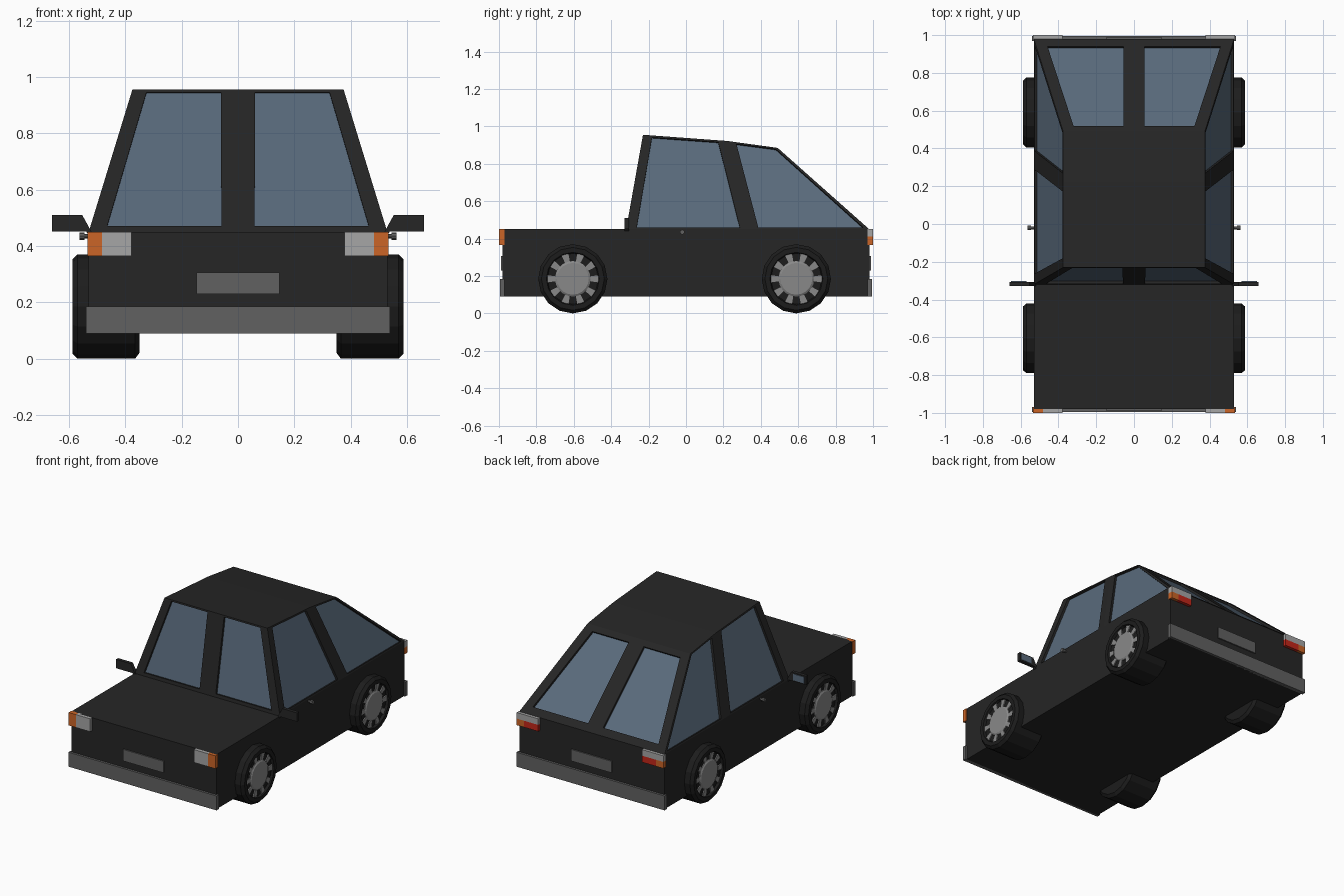
import bpy, math
from mathutils import Vector

if "Cube" in bpy.data.objects:
    bpy.data.objects.remove(bpy.data.objects["Cube"])

PAINT, RUBBER, GLASS = (.019, .019, .019, 1), (.012, .012, .012, 1), (.1, .145, .2, 1)
GREY, SILVER, WHITE = (.12, .12, .12, 1), (.25, .25, .25, 1), (.38, .38, .38, 1)
ORANGE, RED = (.6, .13, .02, 1), (.55, .02, .01, 1)
mats = {}


def build(name, verts, faces, col, mirror=False):
    me = bpy.data.meshes.new(name)
    me.from_pydata([tuple(v) for v in verts], [], faces)
    if col not in mats:
        mats[col] = bpy.data.materials.new("colour_%d" % len(mats))
        mats[col].diffuse_color = col
    me.materials.append(mats[col])
    ob = bpy.data.objects.new(name, me)
    bpy.context.collection.objects.link(ob)
    if mirror:
        ob.modifiers.new("mirror", 'MIRROR').use_clip = False
    return ob


def prism(name, outline, y0, y1, col, mirror=False):
    """Extrude an x-z outline (counter-clockwise seen from the front) along y."""
    n = len(outline)
    verts = [(x, y, z) for y in (y0, y1) for x, z in outline]
    faces = [list(range(n)), list(range(2 * n - 1, n - 1, -1))]
    faces += [(i, i + n, (i + 1) % n + n, (i + 1) % n) for i in range(n)]
    return build(name, verts, faces, col, mirror)


def box(name, x0, x1, y0, y1, z0, z1, col, mirror=False):
    return prism(name, [(x0, z0), (x1, z0), (x1, z1), (x0, z1)], y0, y1, col, mirror)


def lathe(name, profile, cy, cz, n, col):
    """Spin (x, radius) points around a cross-wise axis, capped at both ends."""
    verts, faces = [], []
    for x, r in profile:
        for k in range(n):
            a = 2 * math.pi * k / n - math.pi / 2
            verts.append((x, cy + r * math.cos(a), cz + r * math.sin(a)))
    for j in range(len(profile) - 1):
        for k in range(n):
            k2 = (k + 1) % n
            faces.append((j * n + k, j * n + k2, (j + 1) * n + k2, (j + 1) * n + k))
    faces.append(list(range(n - 1, -1, -1)))
    faces.append([(len(profile) - 1) * n + k for k in range(n)])
    return build(name, verts, faces, col, True)


# Lower body
box("body", -.53, .53, -.98, .98, .09, .45, PAINT)

# Cabin half: panels with recessed windows, mirrored across x
frame_v, frame_f, glass_v, glass_f = [], [], [], []


def add_frame(*pts):
    b = len(frame_v)
    frame_v.extend(pts)
    frame_f.append(list(range(b, b + len(pts))))


def panel(corners, window):
    c = [Vector(p) for p in corners]
    normal = (c[2] - c[0]).cross(c[3] - c[1]).normalized()
    inner = [c[0].lerp(c[1], u).lerp(c[3].lerp(c[2], u), v) for u, v in window]
    deep = [p - normal * .015 for p in inner]
    for i in range(4):
        j = (i + 1) % 4
        add_frame(c[i], c[j], inner[j], inner[i])
        add_frame(inner[i], inner[j], deep[j], deep[i])
    b = len(glass_v)
    glass_v.extend(deep)
    glass_f.append((b, b + 1, b + 2, b + 3))


W, T = .53, .375
front_base, front_top = (W, -.32, .45), (T, -.23, .955)
mid_base, mid_top = (W, .345, .45), (T, .22, .922)
rear_base, rear_top = (W, .98, .45), (T, .49, .885)


def centre(p):
    return (0, p[1], p[2])


panel([centre(front_base), front_base, front_top, centre(front_top)],
      [(.113, .04), (.887, .04), (.86, .98), (.159, .98)])
panel([front_base, mid_base, mid_top, front_top],
      [(.083, .02), (.917, .02), (.89, .98), (.11, .98)])
panel([mid_base, rear_base, rear_top, mid_top],
      [(.07, .02), (.965, .02), (.93, .98), (.17, .98)])
panel([rear_base, centre(rear_base), centre(rear_top), rear_top],
      [(.115, .08), (.895, .08), (.857, .94), (.167, .94)])
for a, b in ((front_top, mid_top), (mid_top, rear_top)):
    add_frame(centre(a), a, b, centre(b))
build("cabin_frame", frame_v, frame_f, PAINT, True)
build("window_glass", glass_v, glass_f, GLASS, True)

# Bumpers and plates
for side, s in (("front", -1), ("rear", 1)):
    y0, y1 = sorted((s * .97, s * .995))
    box(side + "_bumper", -.54, .54, y0, y1, .09, .185, GREY)
    y0, y1 = sorted((s * .97, s * .988))
    box(side + "_plate", -.148, .148, y0, y1, .23, .306, GREY)

# Lights
box("headlight", .378, .482, -1, -.97, .365, .45, WHITE, True)
box("front_indicator", .482, .535, -1, -.97, .365, .45, ORANGE, True)
box("reverse_light", .378, .535, .97, 1, .41, .45, WHITE, True)
box("tail_light", .378, .482, .97, 1, .367, .41, RED, True)
box("rear_indicator", .482, .535, .97, 1, .367, .41, ORANGE, True)

# Door mirrors and handles
prism("door_mirror", [(.52, .43), (.54, .452), (.66, .452), (.66, .51), (.553, .51), (.52, .45)],
      -.328, -.306, PAINT, True)
box("mirror_glass", .57, .65, -.31, -.303, .46, .502, GLASS, True)
lathe("door_handle", [(.52, .008), (.545, .008), (.545, .013), (.563, .013)],
      -.02, .435, 8, GREY)

# Wheels
R = .185
for side, cy in (("front", -.605), ("rear", .59)):
    lathe(side + "_tyre", [(.35, .165), (.365, R), (.57, R), (.588, .168), (.588, .142),
                           (.572, .136)], cy, R, 16, RUBBER)
    lathe(side + "_hub", [(.56, .095), (.578, .095), (.584, .085)], cy, R, 20, SILVER)
    # light blocks alternating with dark slots around the hub
    verts, faces = [], []
    for k in range(10):
        for x in (.57, .579):
            for r, d in ((.095, -.5), (.138, -.5), (.138, .5), (.095, .5)):
                a = 2 * math.pi * (k + d * .45) / 10
                verts.append((x, cy + r * math.cos(a), R + r * math.sin(a)))
        b = 8 * k
        faces.append((b + 4, b + 5, b + 6, b + 7))
        faces += [(b + i, b + (i + 1) % 4, b + (i + 1) % 4 + 4, b + i + 4) for i in range(4)]
    build(side + "_rim_spokes", verts, faces, SILVER, True)

for m in bpy.data.materials:
    if m.users and not m.is_grease_pencil:
        m.use_nodes = True
        m.node_tree.nodes["Principled BSDF"].inputs["Base Color"].default_value = m.diffuse_color
